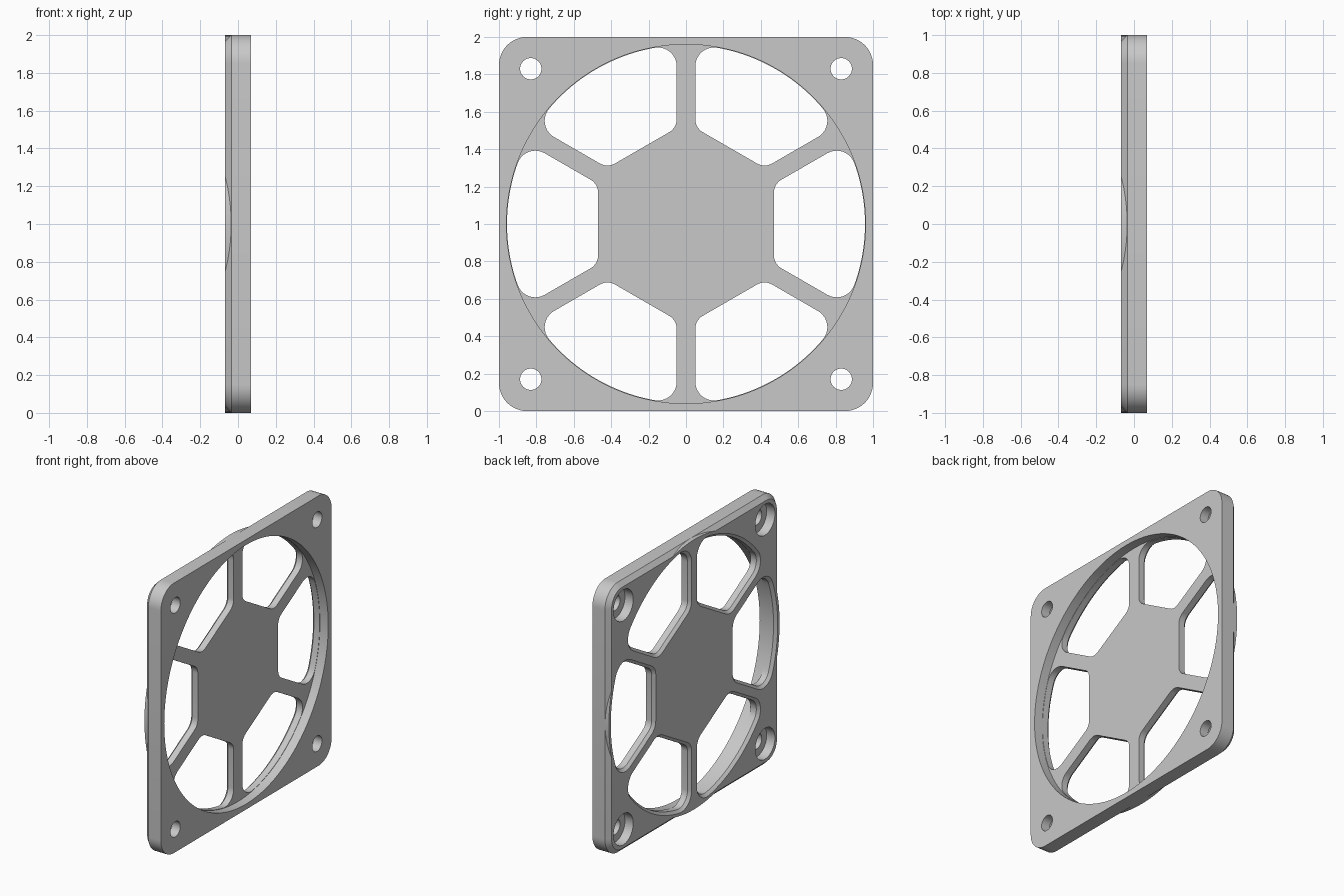
import bpy
import bmesh
from math import sin, cos, asin, radians, pi

cube = bpy.data.objects.get("Cube")
if cube:
    bpy.data.objects.remove(cube, do_unlink=True)

HALF = 0.0675            # half of the plate thickness
BEVEL = 0.032            # bevel on the outer side
FLOOR = 0.0              # inner face of the recessed grill

grey = bpy.data.materials.new("plain grey")
grey.diffuse_color = (0.58, 0.58, 0.58, 1)
grey.use_nodes = True
grey.node_tree.nodes["Principled BSDF"].inputs["Base Color"].default_value = (0.58, 0.58, 0.58, 1)


def arc(cy, cz, r, start, end, n):
    return [(cy + r * cos(start + (end - start) * i / n),
             cz + r * sin(start + (end - start) * i / n)) for i in range(n + 1)]


def circle(r, cy=0, cz=0, n=128):
    return arc(cy, cz, r, 0, 2 * pi, n)[:-1]


def rounded_square(half, r):
    c = half - r
    pts = []
    for k, (sy, sz) in enumerate(((1, 1), (-1, 1), (-1, -1), (1, -1))):
        pts += arc(c * sy, c * sz, r, k * pi / 2, (k + 1) * pi / 2, 12)
    return pts


def opening(turn, grow):
    """Rounded window between two spokes and the hexagonal hub."""
    spoke, hub, rim, r_in, r_out = 0.05, 0.47, 0.957, 0.08, 0.1
    a30 = radians(30)
    cy = hub + r_in
    cz = (cy * sin(a30) - spoke - r_in) / cos(a30)
    d = rim - r_out
    phi = a30 - asin((spoke + r_out) / d)
    half = arc(cy, cz, r_in + grow, pi, radians(120), 6)
    half += arc(d * cos(phi), d * sin(phi), r_out + grow, radians(120), phi, 10)
    half += arc(0, 0, rim + grow, phi, 0, 12)[1:]
    pts = half + [(y, -z) for y, z in reversed(half[:-1])]
    c, s = cos(turn), sin(turn)
    return [(y * c - z * s, y * s + z * c) for y, z in pts]


def loft(name, sections):
    """Skin closed outlines placed at successive x positions."""
    bm = bmesh.new()
    rings = [[bm.verts.new((x, y, z + 1)) for y, z in pts] for x, pts in sections]
    n = len(rings[0])
    for lo, hi in zip(rings, rings[1:]):
        for i in range(n):
            j = (i + 1) % n
            bm.faces.new((lo[i], lo[j], hi[j], hi[i]))
    bm.faces.new(rings[0])
    bm.faces.new(rings[-1])
    bmesh.ops.recalc_face_normals(bm, faces=bm.faces)
    mesh = bpy.data.meshes.new(name)
    bm.to_mesh(mesh)
    bm.free()
    mesh.materials.append(grey)
    ob = bpy.data.objects.new(name, mesh)
    bpy.context.collection.objects.link(ob)
    return ob


def combine(target, tool, operation):
    tool.hide_render = True
    mod = target.modifiers.new("cut", 'BOOLEAN')
    mod.operation = operation
    mod.solver = 'EXACT'
    mod.object = tool
    bpy.context.view_layer.objects.active = target
    bpy.ops.object.modifier_apply(modifier=mod.name)
    bpy.data.objects.remove(tool, do_unlink=True)


# Square frame with rounded corners and one bevelled side
grill = loft("fan_grill", [
    (-HALF, rounded_square(1 - BEVEL, 0.15 - BEVEL)),
    (-HALF + BEVEL, rounded_square(1, 0.15)),
    (HALF, rounded_square(1, 0.15))])

# Round rim that fills the bevel at the middle of each side
combine(grill, loft("rim", [(-HALF, circle(0.9995)), (-0.01, circle(0.9995))]), 'UNION')

# Round recess, leaving the thinner grill behind it
combine(grill, loft("recess", [(FLOOR, circle(0.96)), (0.1, circle(0.96))]), 'DIFFERENCE')

# Six windows between the spokes, chamfered on the outer side
for k in range(6):
    turn = k * pi / 3
    combine(grill, loft("window", [
        (-HALF - 0.005, opening(turn, 0.025)),
        (-HALF + 0.02, opening(turn, 0)),
        (0.1, opening(turn, 0))]), 'DIFFERENCE')

# Counterbored screw holes in the corners
for cy in (-0.83, 0.83):
    for cz in (-0.83, 0.83):
        combine(grill, loft("screw_hole", [
            (x, circle(r, cy, cz, 40))
            for x, r in ((-0.1, 0.115), (0, 0.115), (0, 0.057), (0.1, 0.057))]), 'DIFFERENCE')

bpy.ops.object.select_all(action='DESELECT')
grill.select_set(True)
bpy.context.view_layer.objects.active = grill
bpy.ops.object.shade_smooth_by_angle(angle=radians(30))
